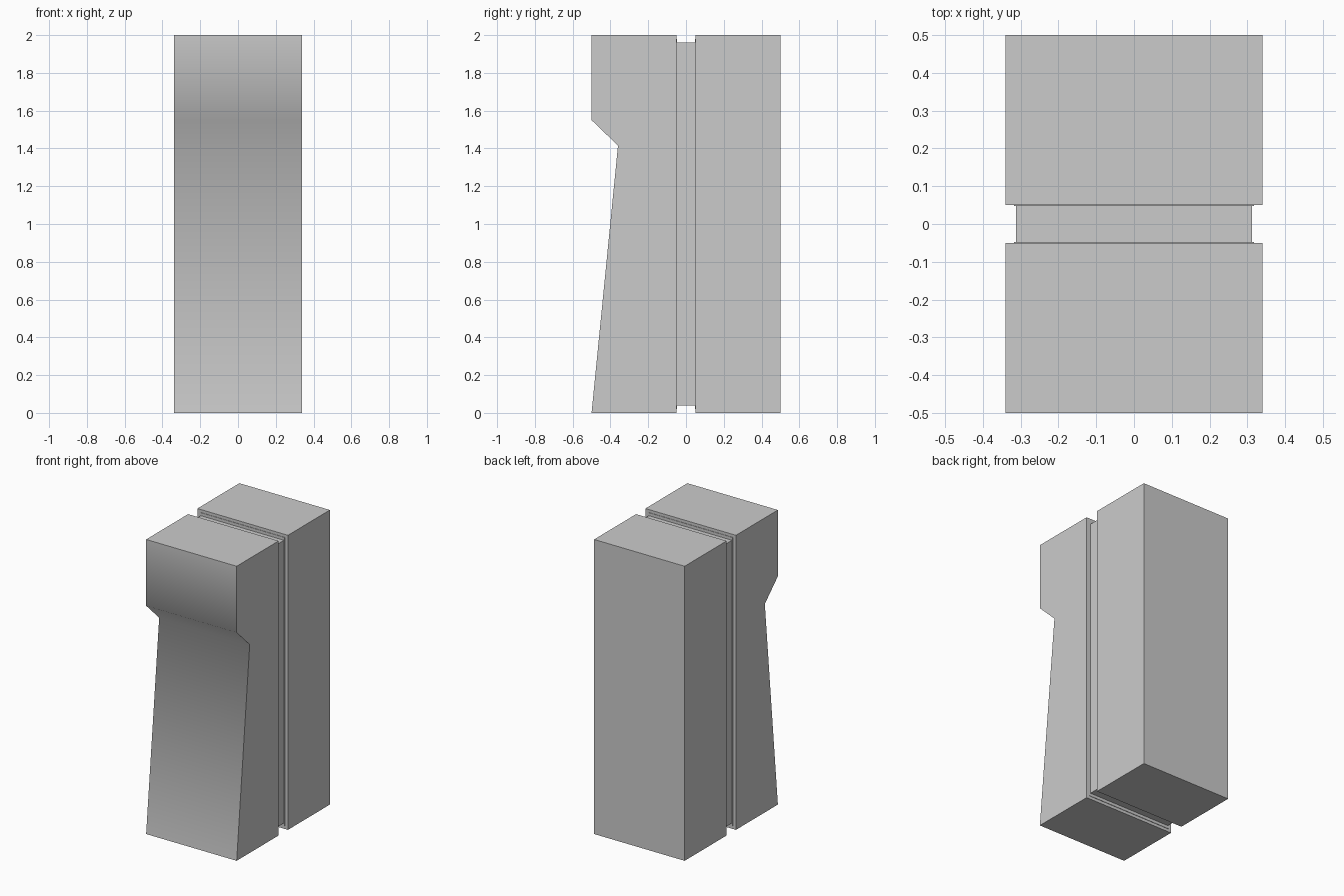
import bpy, bmesh, math

if "Cube" in bpy.data.objects:
    bpy.data.objects.remove(bpy.data.objects["Cube"])

HALF_WIDTH = 0.34


def extrude_profile(name, profile, half_width, smooth_angle=None):
    """Sweep a (y, z) outline across x, centred on x = 0."""
    bm = bmesh.new()
    face = bm.faces.new([bm.verts.new((-half_width, y, z)) for y, z in profile])
    geom = bmesh.ops.extrude_face_region(bm, geom=[face])["geom"]
    moved = [g for g in geom if isinstance(g, bmesh.types.BMVert)]
    bmesh.ops.translate(bm, verts=moved, vec=(2 * half_width, 0, 0))
    bmesh.ops.recalc_face_normals(bm, faces=bm.faces)
    mesh = bpy.data.meshes.new(name)
    bm.to_mesh(mesh)
    bm.free()
    obj = bpy.data.objects.new(name, mesh)
    bpy.context.collection.objects.link(obj)
    if smooth_angle:
        bpy.ops.object.select_all(action='DESELECT')
        obj.select_set(True)
        bpy.context.view_layer.objects.active = obj
        bpy.ops.object.shade_smooth_by_angle(angle=math.radians(smooth_angle))
    return obj


def slab(name, y0, y1, half_width, z0, z1):
    return extrude_profile(name, [(y0, z0), (y1, z0), (y1, z1), (y0, z1)], half_width)


# Front block: tapered face under an overhanging head, softly shaded at the notch
extrude_profile("front_block",
                [(-0.05, 0), (-0.05, 2), (-0.5, 2), (-0.5, 1.55), (-0.36, 1.415), (-0.5, 0)],
                HALF_WIDTH, smooth_angle=60)

# Back block
slab("back_block", 0.05, 0.5, HALF_WIDTH, 0, 2)

# Recessed core joining the blocks
slab("recessed_core", -0.05, 0.05, 0.312, 0.04, 1.96)

# Thin lips where the core meets each block
for side, y in (("front", -0.0485), ("back", 0.0485)):
    slab(side + "_lip", y - 0.0015, y + 0.0015, 0.318, 0.02, 1.98)
